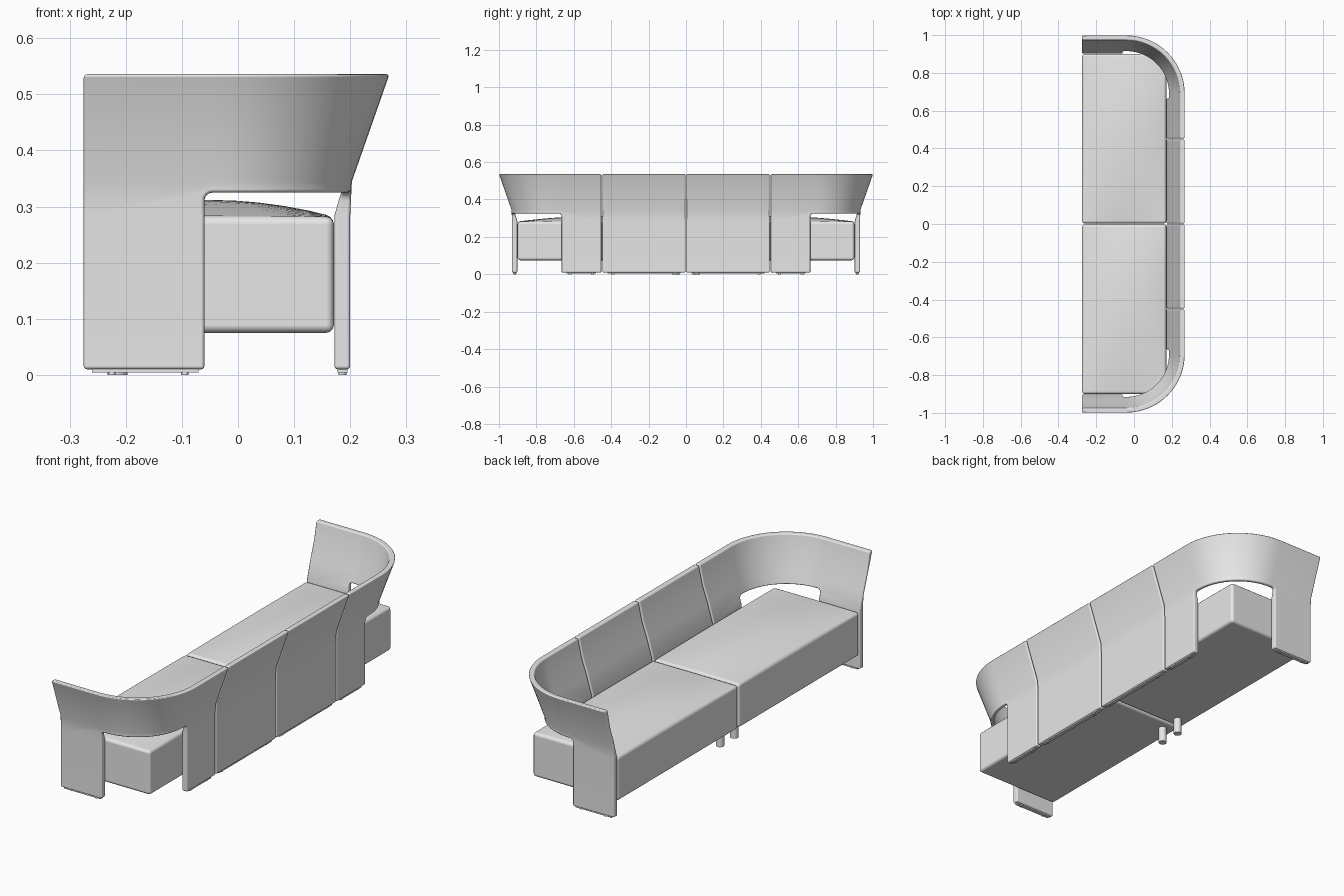
import bpy, bmesh, math
from mathutils import Vector, Matrix

cube = bpy.data.objects.get("Cube")
if cube:
    bpy.data.objects.remove(cube, do_unlink=True)

# Single upholstery colour
fabric = bpy.data.materials.new("light_grey_fabric")
fabric.use_nodes = True
GREY = (0.8, 0.8, 0.8, 1)
fabric.diffuse_color = GREY
fabric.node_tree.nodes["Principled BSDF"].inputs["Base Color"].default_value = GREY


def finish(name, bm, bevel=0, cutter=None, mirror=True):
    """Turn a bmesh into an object: cut, round the edges, mirror across y."""
    bmesh.ops.recalc_face_normals(bm, faces=bm.faces)
    mesh = bpy.data.meshes.new(name)
    bm.to_mesh(mesh)
    bm.free()
    mesh.materials.append(fabric)
    ob = bpy.data.objects.new(name, mesh)
    bpy.context.collection.objects.link(ob)
    bpy.ops.object.select_all(action="DESELECT")
    ob.select_set(True)
    bpy.context.view_layer.objects.active = ob
    bpy.ops.object.shade_smooth_by_angle(angle=math.radians(35))
    if cutter:
        cut = ob.modifiers.new("opening", "BOOLEAN")
        cut.operation = "DIFFERENCE"
        cut.solver = "EXACT"
        cut.object = cutter
    if bevel:
        bv = ob.modifiers.new("round_edges", "BEVEL")
        bv.width = bevel
        bv.segments = 3
        bv.limit_method = "ANGLE"
        bv.angle_limit = math.radians(45)
        bv.use_clamp_overlap = False
        bv.harden_normals = True
    if mirror:
        mr = ob.modifiers.new("other_half", "MIRROR")
        mr.use_axis = (False, True, False)
        mr.use_mirror_merge = False
    return ob


def box(bm, lo, hi):
    lo, hi = Vector(lo), Vector(hi)
    size = hi - lo
    mat = Matrix.Translation((lo + hi) / 2) @ Matrix.Diagonal((*size, 1))
    bmesh.ops.create_cube(bm, size=1, matrix=mat)


def cylinder(bm, x, y, radius, z0, z1):
    bmesh.ops.create_cone(bm, cap_ends=True, segments=20, radius1=radius, radius2=radius,
                          depth=z1 - z0, matrix=Matrix.Translation((x, y, (z0 + z1) / 2)))


# Shell cross-section: distance from the corner centre, height
SECTION = [(0.24, 0.01), (0.24, 0.285), (0.243, 0.345), (0.31, 0.536), (0.284, 0.536),
           (0.265, 0.45), (0.237, 0.37), (0.212, 0.285), (0.212, 0.01)]
CX, CY = -0.04, 0.69
FRONT = -0.275


def shell(name, path, cutter=None):
    """Sweep the section along (x, y, angle) stations."""
    bm = bmesh.new()
    rings = []
    for x, y, a in path:
        rings.append([bm.verts.new((x + r * math.cos(a), y + r * math.sin(a), z))
                      for r, z in SECTION])
    n = len(SECTION)
    for r0, r1 in zip(rings, rings[1:]):
        for i in range(n):
            j = (i + 1) % n
            bm.faces.new((r0[i], r0[j], r1[j], r1[i]))
    bm.faces.new(rings[0])
    bm.faces.new(rings[-1])
    return finish(name, bm, 0.006, cutter)


# Rounded cutter for the corner opening
bm = bmesh.new()
box(bm, (-0.06, 0.665, -0.2), (0.5, 1.3, 0.325))
bmesh.ops.bevel(bm, geom=bm.edges[:], offset=0.015, segments=4, profile=0.5, affect="EDGES")
opening = finish("opening_cutter", bm, mirror=False)
opening.hide_render = True
opening.hide_viewport = True

# Straight back panels and curved corner arms
shell("back_panel", [(CX, 0.003, 0), (CX, 0.447, 0)])
STEPS = 16
corner = [(CX, 0.453, 0)]
corner += [(CX, CY, math.pi / 2 * i / STEPS) for i in range(STEPS + 1)]
corner += [(FRONT, CY, math.pi / 2)]
shell("corner_arm", corner, opening)

# Crowned seat cushions
X0, X1, Y0, Y1 = FRONT, 0.171, 0.003, 0.9
bm = bmesh.new()
bmesh.ops.create_grid(bm, x_segments=10, y_segments=16, size=1)
ext = bmesh.ops.extrude_face_region(bm, geom=bm.faces[:], use_keep_orig=True)
bottom = {v for v in ext["geom"] if isinstance(v, bmesh.types.BMVert)}
for v in bm.verts:
    u, w = v.co.x, v.co.y
    crown = 0.282 + 0.03 * (1 - u * u) * (1 - w * w)
    v.co = ((X0 + X1) / 2 + u * (X1 - X0) / 2,
            (Y0 + Y1) / 2 + w * (Y1 - Y0) / 2,
            0.075 if v in bottom else crown)
finish("seat_cushion", bm, 0.014)

# Short front legs under the middle joint
bm = bmesh.new()
cylinder(bm, -0.215, 0.053, 0.018, 0, 0.08)
finish("front_leg", bm)

# Base plates and glides below the panels
bm = bmesh.new()
box(bm, (-0.26, 0.907, 0.004), (-0.07, 0.925, 0.012))
for y0, y1 in ((0.03, 0.42), (0.48, 0.64)):
    box(bm, (0.177, y0, 0.004), (0.195, y1, 0.012))
finish("base_plate", bm)

bm = bmesh.new()
for x, y in ((-0.225, 0.916), (-0.095, 0.916), (0.186, 0.06),
             (0.186, 0.39), (0.186, 0.5), (0.186, 0.62)):
    cylinder(bm, x, y, 0.007, 0, 0.006)
finish("glide", bm)
